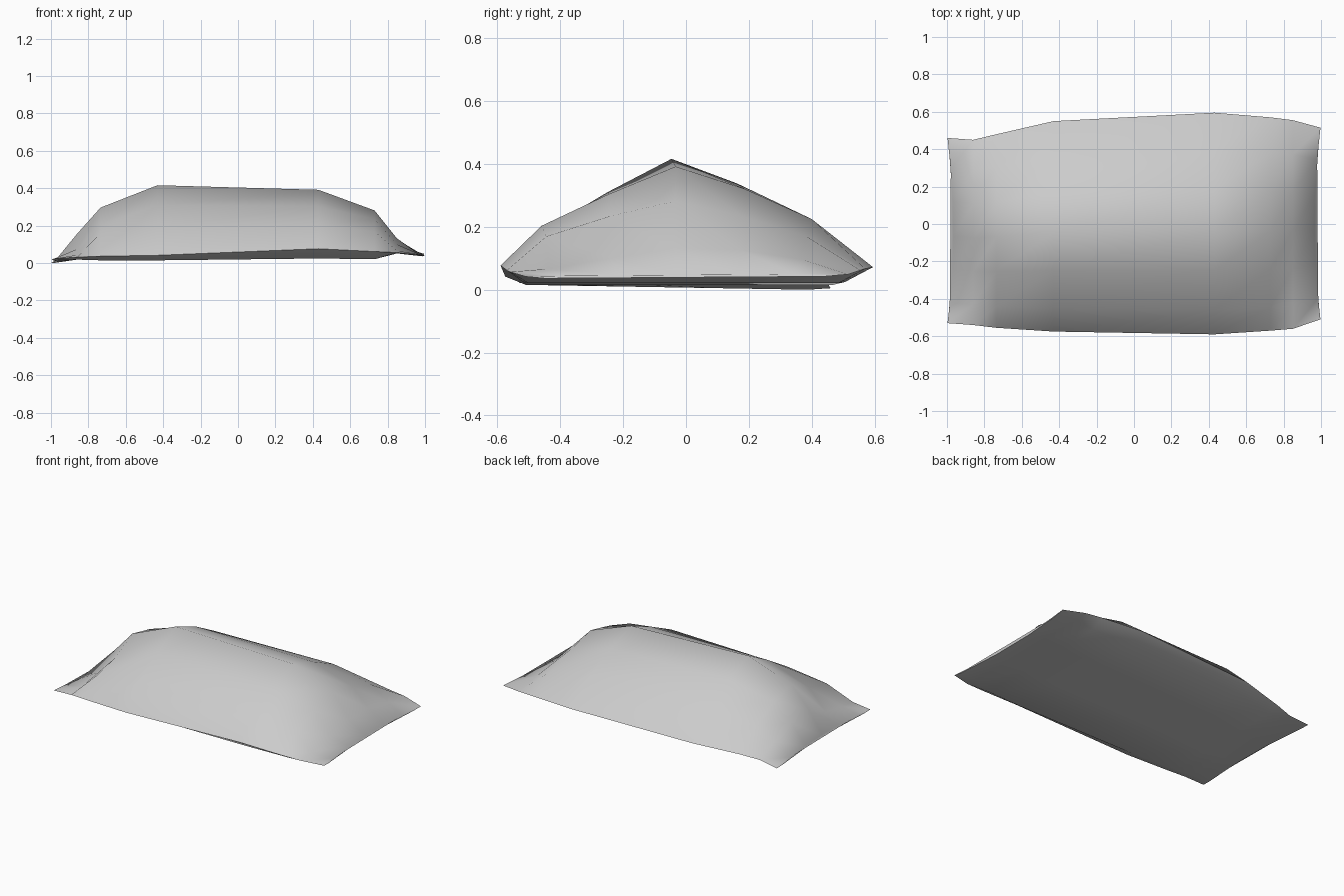
import bpy, bmesh

cube = bpy.data.objects.get("Cube")
if cube:
    bpy.data.objects.remove(cube, do_unlink=True)

# One foil colour
foil = bpy.data.materials.new("silver_grey_foil")
foil.use_nodes = True
grey = (0.6, 0.6, 0.6, 1)
foil.diffuse_color = grey
foil.node_tree.nodes["Principled BSDF"].inputs["Base Color"].default_value = grey

# Upper cross-section: position across the bag, share of the full height
CROWN = [(-0.78, 0.40), (-0.42, 0.72), (-0.06, 1.0), (0.31, 0.78), (0.67, 0.48)]
BASE = [0.85, 0.3, -0.3, -0.88]
FLAT = (0, 0, 0, 0, 0)

# Rings along the bag: x, front y, back y, front edge z, back edge z,
# crown z, base z, crumple of the five crown points
RINGS = [
    (-0.965, -0.53, 0.46, 0.025, 0.008, 0.024, 0.010, FLAT),
    (-0.86, -0.54, 0.45, 0.035, 0.025, 0.15, 0.022, (-0.035, -0.04, 0.01, 0.02, 0.0)),
    (-0.735, -0.555, 0.48, 0.04, 0.04, 0.30, 0.018, (0.02, -0.02, 0.0, 0.015, 0.0)),
    (-0.43, -0.575, 0.55, 0.045, 0.06, 0.42, 0.018, FLAT),
    (0.43, -0.59, 0.595, 0.08, 0.075, 0.395, 0.028, FLAT),
    (0.73, -0.57, 0.57, 0.065, 0.07, 0.285, 0.024, (0.02, 0.015, 0.0, 0.0, 0.0)),
    (0.85, -0.56, 0.555, 0.06, 0.065, 0.135, 0.055, (-0.02, -0.01, 0.0, 0.01, 0.0)),
    (0.965, -0.51, 0.515, 0.045, 0.052, 0.053, 0.043, FLAT),
]


def ring_points(x, front, back, z_front, z_back, crown, base, crumple):
    mid, half = (front + back) / 2, (back - front) / 2

    def edge(t):
        return z_front + (z_back - z_front) * (t + 1) / 2

    def along(t):
        # The sealed ends curve inwards between their corners
        return x + (0.032 * t * t * (1 if x > 0 else -1) if abs(x) > 0.95 else 0)

    points = [(along(-1), front, z_front)]
    for (t, share), dent in zip(CROWN, crumple):
        points.append((along(t), mid + half * t, edge(t) + (crown - edge(0)) * share + dent))
    points.append((along(1), back, z_back))
    sealed = abs(x) > 0.95
    for t in BASE:
        z = edge(t) - 0.006 if sealed else base
        points.append((along(t), mid + half * t, z))
    return points


# Loft the bag through its rings and close the thin seams
bm = bmesh.new()
loops = [[bm.verts.new(p) for p in ring_points(*ring)] for ring in RINGS]
for a, b in zip(loops, loops[1:]):
    for i in range(len(a)):
        j = (i + 1) % len(a)
        bm.faces.new((a[i], a[j], b[j], b[i]))
bm.faces.new(loops[0])
bm.faces.new(loops[-1])
bmesh.ops.recalc_face_normals(bm, faces=bm.faces)
low = min(v.co.z for v in bm.verts)
bmesh.ops.translate(bm, vec=(0, 0, -low), verts=bm.verts)

mesh = bpy.data.meshes.new("sealed_bag")
bm.to_mesh(mesh)
bm.free()
mesh.materials.append(foil)
bag = bpy.data.objects.new("sealed_bag", mesh)
bpy.context.collection.objects.link(bag)

# Soft foil with crisp seams
bpy.ops.object.select_all(action="DESELECT")
bag.select_set(True)
bpy.context.view_layer.objects.active = bag
bpy.ops.object.shade_smooth_by_angle(angle=1.4)
